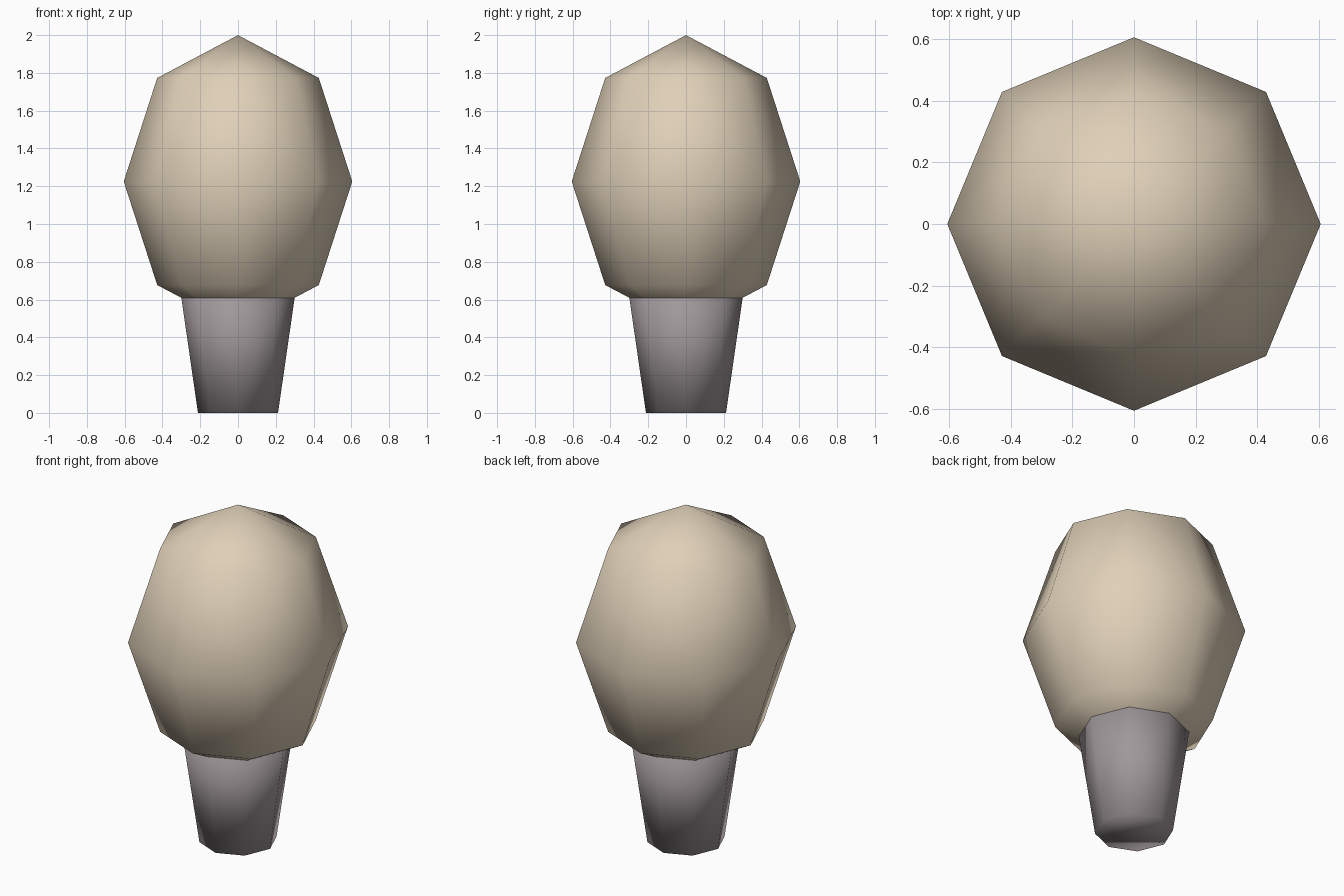
import bpy, bmesh, math
from mathutils import Matrix

if "Cube" in bpy.data.objects:
    bpy.data.objects.remove(bpy.data.objects["Cube"])

SIDES = 8


def material(name, rgb):
    mat = bpy.data.materials.new(name)
    mat.diffuse_color = (*rgb, 1.0)
    mat.use_nodes = True
    mat.node_tree.nodes["Principled BSDF"].inputs["Base Color"].default_value = mat.diffuse_color
    return mat


def finish(name, bm, mat):
    bmesh.ops.recalc_face_normals(bm, faces=bm.faces[:])
    for f in bm.faces:
        f.smooth = True
    mesh = bpy.data.meshes.new(name)
    bm.to_mesh(mesh)
    bm.free()
    mesh.materials.append(mat)
    obj = bpy.data.objects.new(name, mesh)
    bpy.context.collection.objects.link(obj)
    return obj


beige = material("warm beige", (0.74, 0.63, 0.48))
grey = material("warm grey", (0.35, 0.31, 0.325))

# Crown: eight-sided, four-ring sphere stretched upwards
bm = bmesh.new()
bmesh.ops.create_uvsphere(
    bm, u_segments=SIDES, v_segments=4, radius=1.0,
    matrix=Matrix.Translation((0, 0, 1.225)) @ Matrix.Diagonal((0.605, 0.605, 0.775, 1)))
finish("crown", bm, beige)

# Trunk: eight-sided taper, wider at the top, its end hidden in the crown
bm = bmesh.new()
rings = []
for z, r in ((0.0, 0.212), (0.70, 0.313)):
    rings.append([bm.verts.new((r * math.cos(a), r * math.sin(a), z))
                  for a in (i * math.tau / SIDES for i in range(SIDES))])
low, high = rings
for i in range(SIDES):
    j = (i + 1) % SIDES
    bm.faces.new((low[i], low[j], high[j], high[i]))
bm.faces.new(low[::-1])
bm.faces.new(high)
finish("trunk", bm, grey)
